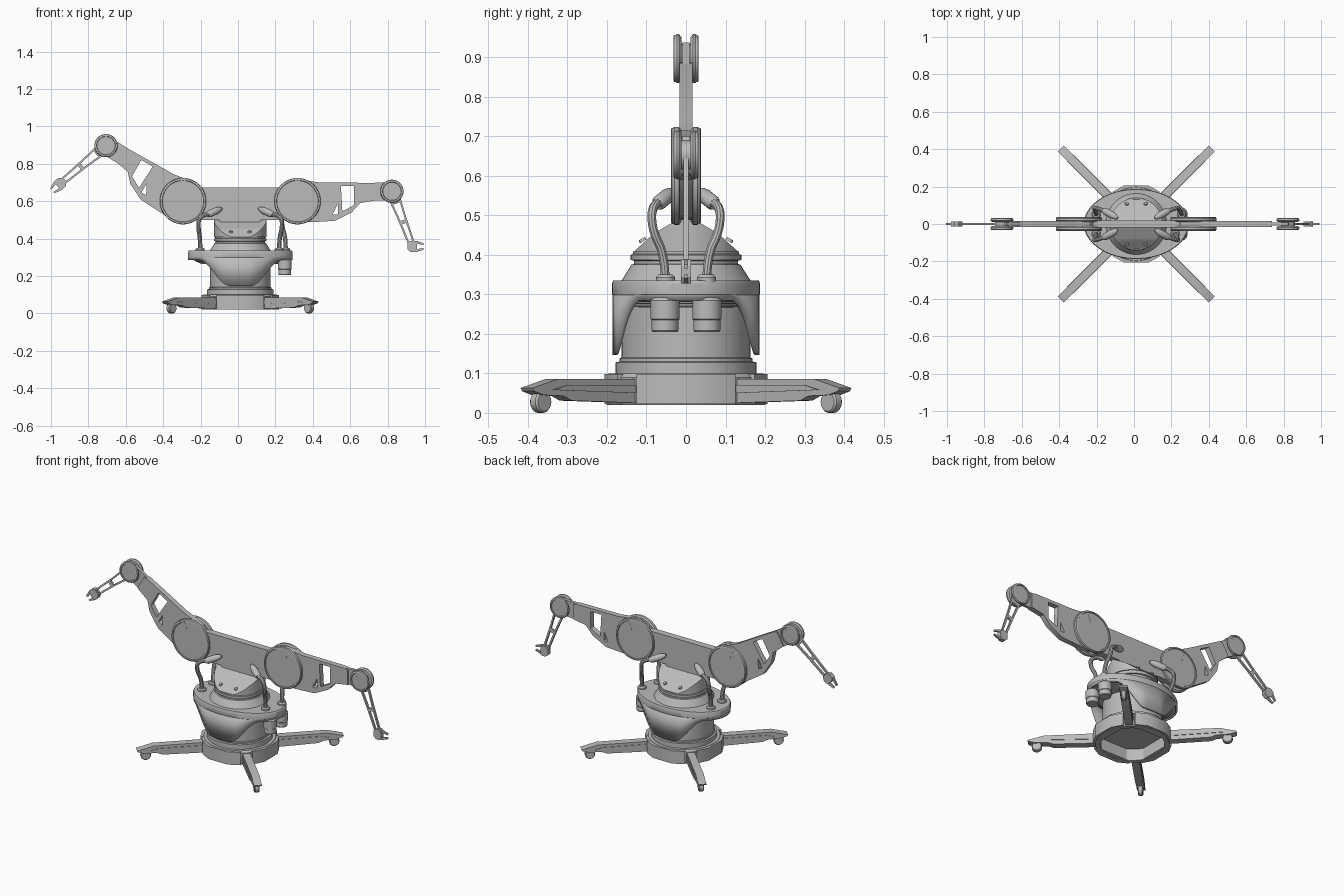
import bpy, bmesh, math
from math import radians, sin, cos, pi
from mathutils import Matrix, Vector

old = bpy.data.objects.get("Cube")
if old:
    bpy.data.objects.remove(old, do_unlink=True)

grey = bpy.data.materials.new("light_grey")
grey.use_nodes = True
grey.diffuse_color = (0.5, 0.5, 0.5, 1)
grey.node_tree.nodes["Principled BSDF"].inputs["Base Color"].default_value = (0.5, 0.5, 0.5, 1)

CX = 0.012                                   # axis of the pedestal
FRONT = Matrix.Rotation(radians(90), 4, 'X')  # drawing plane -> xz plane
parts = []


def move(x, y, z):
    return Matrix.Translation((x, y, z))


def finish(name, bm, matrix=Matrix()):
    bmesh.ops.remove_doubles(bm, verts=bm.verts, dist=1e-5)
    bmesh.ops.recalc_face_normals(bm, faces=bm.faces)
    mesh = bpy.data.meshes.new(name)
    bm.to_mesh(mesh)
    bm.free()
    mesh.transform(matrix)
    mesh.materials.append(grey)
    ob = bpy.data.objects.new(name, mesh)
    bpy.context.collection.objects.link(ob)
    parts.append(ob)
    return ob


def from_curve(name, curve, matrix=Matrix()):
    ob = bpy.data.objects.new("helper", curve)
    bpy.context.collection.objects.link(ob)
    dg = bpy.context.evaluated_depsgraph_get()
    mesh = bpy.data.meshes.new_from_object(ob.evaluated_get(dg))
    bm = bmesh.new()
    bm.from_mesh(mesh)
    bpy.data.objects.remove(ob)
    bpy.data.meshes.remove(mesh)
    return finish(name, bm, matrix)


def prism(name, loops, half, matrix):
    """Flat outline with holes, extruded both ways."""
    cu = bpy.data.curves.new(name, 'CURVE')
    cu.dimensions, cu.fill_mode, cu.extrude = '2D', 'BOTH', half
    for loop in loops:
        sp = cu.splines.new('POLY')
        sp.points.add(len(loop) - 1)
        for p, (x, y) in zip(sp.points, loop):
            p.co = (x, y, 0, 1)
        sp.use_cyclic_u = True
    return from_curve(name, cu, matrix)


def lathe(name, profile, matrix, steps=64):
    bm = bmesh.new()
    vs = [bm.verts.new((r, 0, z)) for r, z in profile]
    es = [bm.edges.new(pair) for pair in zip(vs, vs[1:])]
    bmesh.ops.spin(bm, geom=vs + es, cent=(0, 0, 0), axis=(0, 0, 1),
                   angle=2 * pi, steps=steps, use_merge=False)
    return finish(name, bm, matrix)


def tube(name, points, radius):
    cu = bpy.data.curves.new(name, 'CURVE')
    cu.dimensions, cu.bevel_depth, cu.bevel_resolution = '3D', radius, 3
    sp = cu.splines.new('NURBS')
    sp.points.add(len(points) - 1)
    for p, co in zip(sp.points, points):
        p.co = (*co, 1)
    sp.use_endpoint_u, sp.order_u, sp.resolution_u = True, 3, 8
    return from_curve(name, cu)


# Base ring, open underneath, with four faceted pads
base = move(CX, 0, 0)
lathe("base_ring", [(.175, .02), (.2, .02), (.205, .03), (.205, .09), (.195, .1),
                    (.175, .1), (.175, .02)], base)
for i in range(4):
    pad = [(r * cos(radians(a)), r * sin(radians(a))) for r, a in
           [(.19, -37), (.214, -36), (.216, -17), (.216, 17), (.214, 36), (.19, 37)]]
    prism("base_pad", [pad], .038, base @ Matrix.Rotation(i * pi / 2, 4, 'Z') @ move(0, 0, .06))

# Diagonal legs with wheels
leg = [(.19, .086), (.48, .086), (.57, .063), (.565, .055), (.53, .045),
       (.46, .043), (.43, .031), (.19, .025)]
for i in range(4):
    turn = base @ Matrix.Rotation(radians(45 + 90 * i), 4, 'Z')
    prism("leg", [leg], .022, turn @ FRONT)
    prism("leg_rib", [[(.2, .07), (.45, .07), (.5, .058), (.2, .05)]], .025, turn @ FRONT)
    lathe("wheel", [(0, -.014), (.024, -.014), (.028, -.009), (.028, .009), (.024, .014), (0, .014)],
          turn @ move(.52, 0, .028) @ FRONT, 24)

# Pedestal column and neck rings
lathe("column", [(0, .09), (.178, .09), (.178, .128), (.168, .13), (.168, .138), (.163, .14),
                 (.163, .335), (.138, .375), (.132, .377), (.132, .385), (.14, .387),
                 (.14, .4), (.134, .402), (.134, .408), (0, .408)], base)

# Oval collar: top plate, stepped underside and drooping side aprons
oval = base @ Matrix.Diagonal((.28, .187, 1, 1))
lathe("collar_plate", [(0, .29), (.97, .29), (1, .3), (1, .328), (.985, .335), (0, .335)], oval, 96)
steps = [(0, .265)]
for k in range(5):
    r = .76 + .045 * k
    steps += [(r, .265 + .006 * k), (r, .269 + .006 * k)]
lathe("collar_steps", steps + [(0, .293)], oval, 96)
bm = bmesh.new()
rings = []
for k in range(96):
    a = 2 * pi * k / 96
    x, y = .279 * cos(a), .186 * sin(a)
    t = min(1, max(0, (abs(x) - .06) / .16))
    low = .147 + .138 * t * t * (3 - 2 * t)
    rings.append((bm.verts.new((x, y, .32)), bm.verts.new((x, y, low))))
for k in range(96):
    (a, b), (c, d) = rings[k - 1], rings[k]
    bm.faces.new((a, b, d, c))
apron = finish("collar_apron", bm, base)
mod = apron.modifiers.new("thickness", 'SOLIDIFY')
mod.thickness, mod.offset = .009, -1

# Turret head: a drum with roof-like cuts
bm = bmesh.new()
bmesh.ops.create_cone(bm, cap_ends=True, segments=64, radius1=.14, radius2=.14, depth=.1)
bmesh.ops.translate(bm, verts=bm.verts, vec=(0, 0, .458))
for s in (1, -1):
    for y, z, ny, nz in ((.14, .42, .035, .06), (.08, .455, .045, .05)):
        bmesh.ops.bisect_plane(bm, geom=bm.verts[:] + bm.edges[:] + bm.faces[:], plane_co=(0, s * y, z),
                               plane_no=(0, s * ny, nz), clear_outer=True)
        bmesh.ops.holes_fill(bm, edges=[e for e in bm.edges if e.is_boundary])
finish("turret_head", bm, base)
for s in (1, -1):
    for x in (-.05, .05):
        tilt = Vector((0, s * .035, .06)).to_track_quat('Z', 'Y').to_matrix().to_4x4()
        lathe("turret_bolt", [(0, .004), (.008, .004), (.01, 0), (.01, -.004)],
              move(CX + x, s * .11, .4375) @ tilt, 12)

# Central beam
prism("central_beam", [[(-.294, .672), (.318, .672), (.318, .5), (.12, .5), (.1, .44),
                        (-.076, .44), (-.1, .5), (-.294, .5)]], .02, FRONT)


def joint(name, x, z, r, inner, outer, mark):
    """Pair of dished discs with an axle and a pointer on each face."""
    rim = [(0, inner), (r - .008, inner), (r, inner + .006), (r, outer - .009), (r - .002, outer - .007),
           (r - .003, outer - .002), (r - .007, outer), (r - .012, outer), (r - .014, outer - .004),
           (0, outer - .004)]
    for s in (1, -1):
        lathe(name, rim, move(x, 0, z) @ Matrix.Rotation(radians(-90 * s), 4, 'X'))
        prism(name + "_pointer", [[(-.002, r * .45), (.002, r * .45), (.002, r * .85), (-.002, r * .85)]],
              .001, move(x, s * (outer - .004), z) @ Matrix.Rotation(mark, 4, 'Y') @ FRONT)
    lathe(name + "_axle", [(0, -inner), (r * .6, -inner), (r * .6, inner), (0, inner)],
          move(x, 0, z) @ FRONT, 32)


# Arm outlines, measured from the shoulder
upper = [(0, .115), (.06, .108), (.12, .1), (.4, .098), (.42, .09), (.42, .004), (.335, -.01),
         (.29, -.06), (.2, -.105), (.08, -.112), (0, -.112), (-.08, -.07), (-.1, 0), (-.07, .08)]
window = [(.232, .08), (.303, .08), (.303, -.02), (.24, -.055)]
notch = [(.187, -.07), (.216, -.015), (.216, -.07)]
tongue = [(.4, .098), (.45, .1), (.505, .1), (.53, .053), (.505, .01), (.46, .004), (.4, .002)]
forearm = [(-.02, -.03), (.05, -.031), (.14, -.024), (.31, -.018), (.325, 0),
           (.31, .018), (.14, .024), (.05, .031), (-.02, .03)]
slots = [[(.07, -.019), (.165, -.013), (.165, .013), (.07, .019)],
         [(.185, -.012), (.285, -.009), (.285, .009), (.185, .012)]]
palm = [(-.026, -.016), (-.01, -.03), (.014, -.03), (.024, -.014), (.024, .014), (.014, .03), (-.01, .03), (-.026, .016)]
finger = [(0, .028), (.022, .03), (.06, .017), (.06, .008), (.024, .014), (0, .01)]
ELBOW, WRIST = (.505, .053), (.615, -.242)


def turned(pts, angle, origin=(0, 0)):
    c, s = cos(radians(angle)), sin(radians(angle))
    return [(origin[0] + x * c - y * s, origin[1] + x * s + y * c) for x, y in pts]


# Both arms share one shape; the right arm is mirrored and raised
for side, sx, lift, grip in ((1, .318, 0, 0), (-1, -.294, 29.8, -42)):
    def put(pts, extra=0, origin=(0, 0)):
        pts = turned(turned(pts, extra, origin), lift)
        return [(sx + side * x, .6 + y) for x, y in pts]

    label = "left_" if side > 0 else "right_"
    joint(label + "shoulder", sx, .6, .124, .012, .038, radians(20 * side))
    ex, ez = put([ELBOW])[0]
    joint(label + "elbow", ex, ez, .062, .012, .032, radians(-40 * side))
    prism(label + "upper_arm", [put(upper), put(window), put(notch)], .016, FRONT)
    prism(label + "elbow_tongue", [put(tongue)], .009, FRONT)
    aim = math.degrees(math.atan2(WRIST[1] - ELBOW[1], WRIST[0] - ELBOW[0]))
    prism(label + "forearm", [put(p, aim, ELBOW) for p in [forearm] + slots], .006, FRONT)
    prism(label + "palm", [put(palm, grip - lift, WRIST)], .013, FRONT)
    for f in (1, -1):
        claw = [(x, f * y) for x, y in finger]
        prism(label + "finger", [put(claw, grip - lift, WRIST)], .005, FRONT)

# Hoses with grommets and plugs
plug = [(0, -.012), (.014, -.012), (.019, 0), (.019, .045), (.015, .065), (.008, .08), (0, .085)]
for side in (1, -1):
    for s in (1, -1):
        foot = (.22 if s < 0 else .255) if side > 0 else -.202
        neck = CX + side * .225
        end = Vector((CX + side * .165, s * .068, .532))
        tube("hose", [(foot, s * .052, .33), (foot, s * .054, .4), (neck, s * .085, .46),
                      (neck - side * .005, s * .088, .525), end], .0115)
        lathe("hose_grommet", [(.024, .33), (.024, .343), (.018, .35), (0, .35)],
              move(foot, s * .052, 0), 24)
        aim = Vector((-side * .08, -s * .045, .036)).to_track_quat('Z', 'Y').to_matrix().to_4x4()
        lathe("hose_plug", plug, Matrix.Translation(end) @ aim, 24)

# Canisters hanging under the collar
for s in (1, -1):
    lathe("canister", [(0, .205), (.031, .205), (.034, .209), (.034, .235), (.037, .238),
                       (.037, .285), (.03, .292), (0, .292)], move(.25, s * .053, 0), 32)

# Smooth round parts, keeping edges crisp
bpy.ops.object.select_all(action='DESELECT')
for ob in parts:
    ob.select_set(True)
bpy.context.view_layer.objects.active = parts[0]
bpy.ops.object.shade_smooth_by_angle(angle=radians(30))
